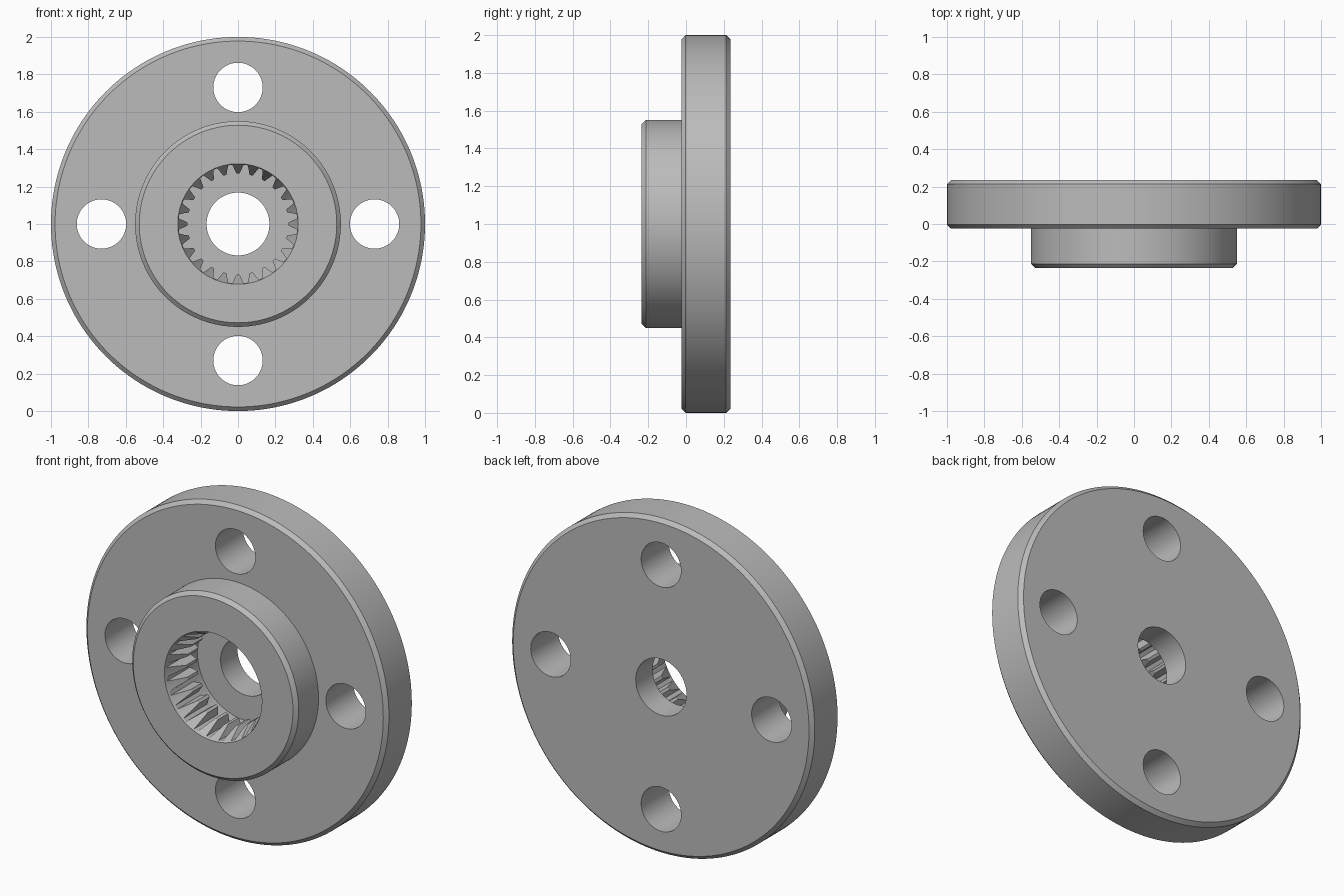
import bpy, bmesh
from math import sin, cos, pi

if "Cube" in bpy.data.objects:
    bpy.data.objects.remove(bpy.data.objects["Cube"], do_unlink=True)

metal = bpy.data.materials.new("light_grey_metal")
metal.use_nodes = True
colour = (0.5, 0.5, 0.5, 1)
metal.diffuse_color = colour
metal.node_tree.nodes["Principled BSDF"].inputs["Base Color"].default_value = colour


def loft(name, rings, x=0, z=1):
    """Capped solid from rings along y; each ring is (y, list of (angle, radius))."""
    bm = bmesh.new()
    loops = [[bm.verts.new((x + r * cos(a), y, z + r * sin(a))) for a, r in pts]
             for y, pts in rings]
    for lo, hi in zip(loops, loops[1:]):
        for i in range(len(lo)):
            bm.faces.new((lo[i - 1], lo[i], hi[i], hi[i - 1]))
    bm.faces.new(loops[0])
    bm.faces.new(loops[-1])
    bmesh.ops.recalc_face_normals(bm, faces=bm.faces)
    mesh = bpy.data.meshes.new(name)
    bm.to_mesh(mesh)
    bm.free()
    mesh.materials.append(metal)
    obj = bpy.data.objects.new(name, mesh)
    bpy.context.collection.objects.link(obj)
    return obj


def lathe(name, profile, segments=128, x=0, z=1):
    return loft(name, [(y, [(2 * pi * i / segments, r) for i in range(segments)])
                       for r, y in profile], x, z)


def cut(body, cutter):
    cutter.hide_render = True
    mod = body.modifiers.new("cut", "BOOLEAN")
    mod.operation = "DIFFERENCE"
    mod.solver = "EXACT"
    mod.object = cutter
    bpy.context.view_layer.objects.active = body
    bpy.ops.object.modifier_apply(modifier=mod.name)
    bpy.data.objects.remove(cutter, do_unlink=True)


FRONT, STEP, BACK, BEVEL = -0.235, -0.025, 0.235, 0.022
FLOOR = 0.075

# Flange with its raised hub, chamfered on the outer rims
body = lathe("splined_flange", [
    (0.55 - BEVEL, FRONT), (0.55, FRONT + BEVEL), (0.55, STEP),
    (1 - BEVEL, STEP), (1, STEP + BEVEL), (1, BACK - BEVEL), (1 - BEVEL, BACK)], 160)

# Internal spline: teeth point inward, tapered lead-in at the mouth
TEETH, ROOT, TIP = 24, 0.318, 0.27
pitch = 2 * pi / TEETH
tooth = [(-0.36, ROOT), (-0.12, TIP), (0.12, TIP), (0.36, ROOT)]
gear = [((k + f) * pitch, r) for k in range(TEETH) for f, r in tooth]
cut(body, loft("spline_cutter", [(FRONT - 0.1, gear), (FLOOR - 0.04, gear)]))
cut(body, lathe("lead_in_cutter", [(0.362, FRONT - 0.1), (0.322, FRONT),
                                   (0.262, FRONT + 0.15)]))

# Smooth relief behind the teeth, and the through bore
cut(body, lathe("relief_cutter", [(0.32, FLOOR - 0.08), (0.32, FLOOR)]))
cut(body, lathe("bore_cutter", [(0.168, FLOOR - 0.1), (0.168, BACK + 0.1)], 64))

# Four bolt holes
for k in range(4):
    a = k * pi / 2
    cut(body, lathe("bolt_hole_cutter", [(0.132, -0.4), (0.132, 0.4)], 64,
                    0.73 * cos(a), 1 + 0.73 * sin(a)))

bpy.ops.object.select_all(action="DESELECT")
body.select_set(True)
bpy.context.view_layer.objects.active = body
bpy.ops.object.shade_smooth_by_angle(angle=pi / 9)
